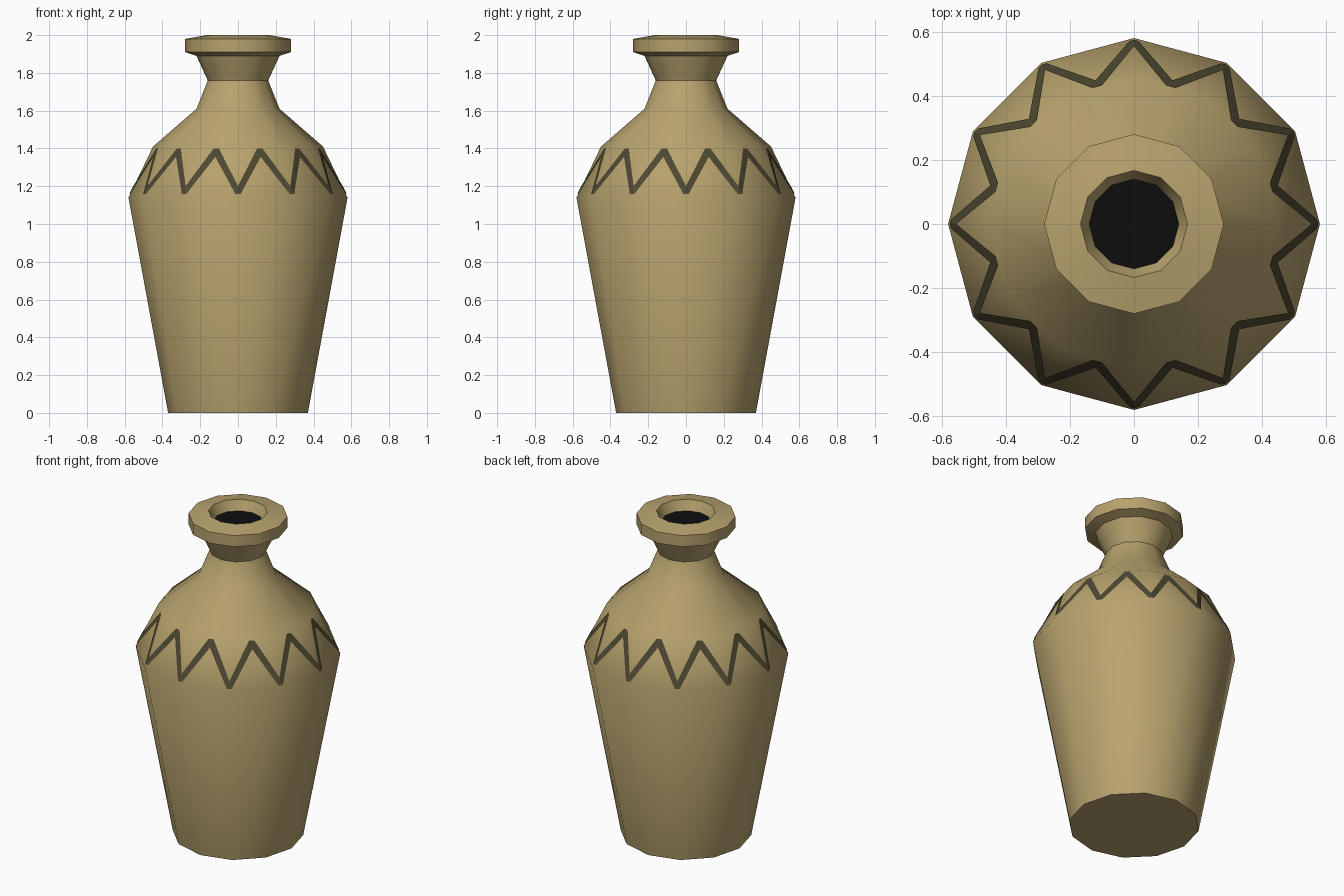
import bpy, bmesh, math
from mathutils import Vector

if "Cube" in bpy.data.objects:
    bpy.data.objects.remove(bpy.data.objects["Cube"])

SIDES = 12


def material(name, rgb):
    m = bpy.data.materials.new(name)
    m.diffuse_color = (*rgb, 1)
    m.use_nodes = True
    m.node_tree.nodes["Principled BSDF"].inputs["Base Color"].default_value = m.diffuse_color
    return m


clay = material("tan clay", (0.479, 0.366, 0.156))
paint = material("dark olive paint", (0.075, 0.065, 0.031))
black = material("black interior", (0.004, 0.004, 0.004))


def finish(bm, name, mats):
    mesh = bpy.data.meshes.new(name)
    bm.to_mesh(mesh)
    bm.free()
    ob = bpy.data.objects.new(name, mesh)
    bpy.context.collection.objects.link(ob)
    for m in mats:
        mesh.materials.append(m)
    return ob


def ring_point(r, z, i):
    a = 2 * math.pi * i / SIDES
    return Vector((r * math.cos(a), r * math.sin(a), z))


# Vase: 12-sided lathe, closed by the base and by the black mouth disc
profile = [(0.37, 0), (0.58, 1.14), (0.45, 1.41), (0.22, 1.61), (0.16, 1.76),
           (0.22, 1.89), (0.28, 1.91), (0.28, 1.98), (0.167, 2.0), (0.14, 1.94)]
bm = bmesh.new()
rings = [[bm.verts.new(ring_point(r, z, i)) for i in range(SIDES)] for r, z in profile]
for lo, hi in zip(rings, rings[1:]):
    for i in range(SIDES):
        j = (i + 1) % SIDES
        bm.faces.new((lo[i], lo[j], hi[j], hi[i]))
bm.faces.new(rings[0][::-1])
bm.faces.new(rings[-1]).material_index = 1
vase = finish(bm, "vase", [clay, black])
bpy.context.view_layer.objects.active = vase
vase.select_set(True)
bpy.ops.object.shade_smooth_by_angle(angle=math.radians(40))

# Zigzag band: thin painted legs lying on the shoulder facets
Z0, Z1, R0, R1 = 1.14, 1.41, 0.58, 0.45
LIFT = 0.004
TIP = 0.015


def on_facet(i, u, z):
    """Point on shoulder facet i; u is the distance from the facet middle."""
    r = R0 + (R1 - R0) * (z - Z0) / (Z1 - Z0) + LIFT
    a, b = ring_point(r, z, i), ring_point(r, z, i + 1)
    return (a + b) / 2 + (b - a).normalized() * u


def half_width(z):
    r = R0 + (R1 - R0) * (z - Z0) / (Z1 - Z0) + LIFT
    return r * math.sin(math.pi / SIDES)


bm = bmesh.new()
for i in range(SIDES):
    for s in (-1, 1):
        low, inner = half_width(1.16), half_width(1.20)
        leg = [(low, 1.16), (low - TIP, 1.16), (0, 1.355),
               (0, 1.40), (TIP, 1.40), (inner, 1.20)]
        pts = [bm.verts.new(on_facet(i, s * u, z)) for u, z in leg]
        bm.faces.new(pts if s < 0 else pts[::-1])
bmesh.ops.remove_doubles(bm, verts=bm.verts, dist=0.0005)
bm.normal_update()
for f in bm.faces:
    if f.normal.dot(f.calc_center_median()) < 0:
        f.normal_flip()
finish(bm, "zigzag_band", [paint])
